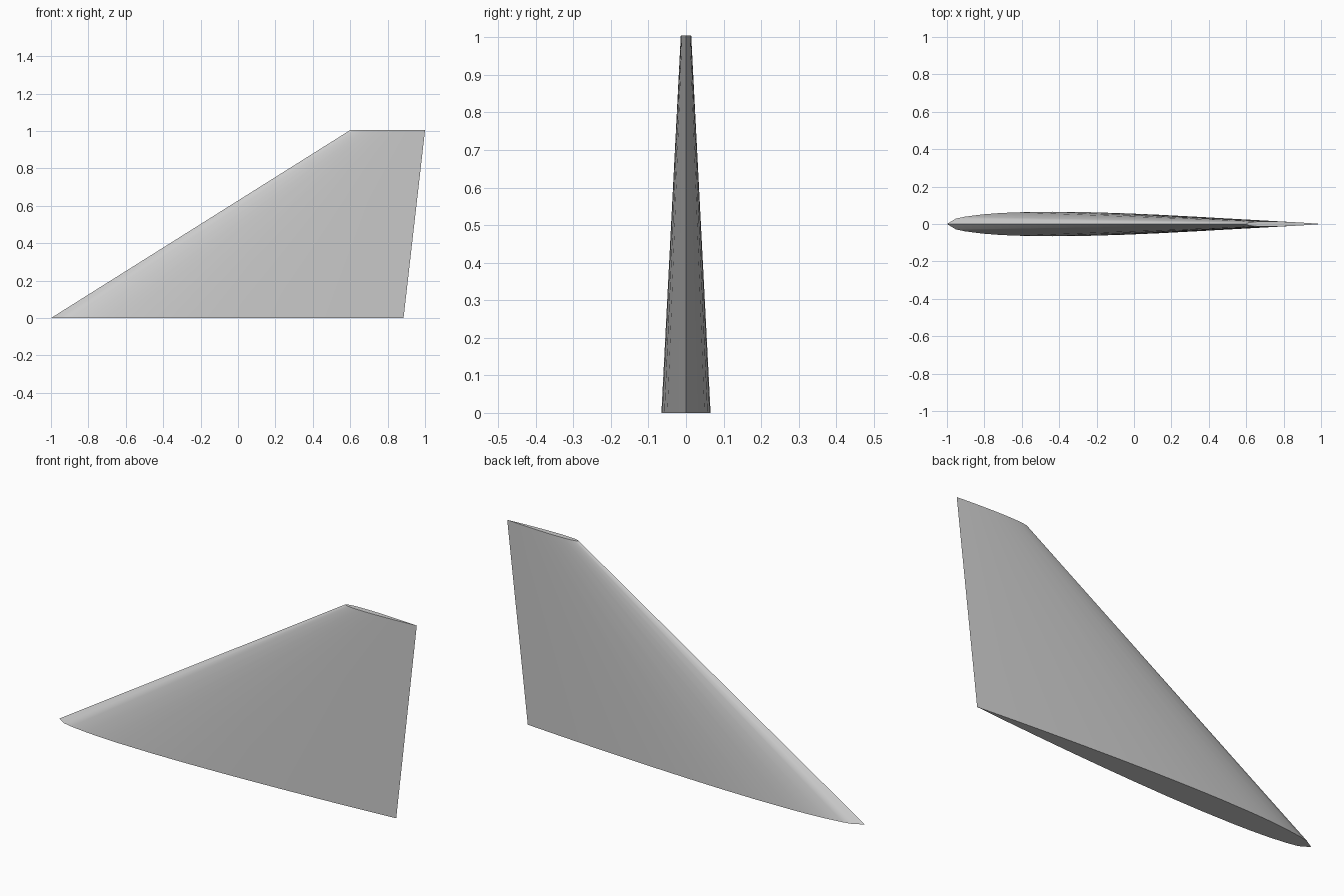
import bpy
import bmesh
import math

cube = bpy.data.objects.get("Cube")
if cube:
    bpy.data.objects.remove(cube)

mat = bpy.data.materials.new("light_grey")
mat.use_nodes = True
grey = (0.6, 0.6, 0.6, 1)
mat.diffuse_color = grey
mat.node_tree.nodes["Principled BSDF"].inputs["Base Color"].default_value = grey

THICKNESS = 0.0695
STATIONS = [0, 0.025, 0.05, 0.1, 0.15, 0.2, 0.3, 0.4, 0.5, 0.6, 0.7, 0.8, 0.9, 1]


def half_thickness(t):
    """Symmetric aerofoil with a closed trailing edge."""
    if t in (0, 1):
        return 0
    return 5 * THICKNESS * (0.2969 * math.sqrt(t) - 0.126 * t - 0.3516 * t**2
                            + 0.2843 * t**3 - 0.1036 * t**4)


def section(bm, lead, trail, z):
    """Closed loop of vertices: front side out, back side home."""
    chord = trail - lead
    outline = [(t, -1) for t in STATIONS] + [(t, 1) for t in STATIONS[-2:0:-1]]
    return [bm.verts.new((lead + t * chord, side * half_thickness(t) * chord, z))
            for t, side in outline]


# Swept, tapered fin lofted from root to tip
bm = bmesh.new()
root = section(bm, -1, 0.885, 0)
tip = section(bm, 0.6, 1, 1.005)
n = len(root)
for i in range(n):
    j = (i + 1) % n
    bm.faces.new((root[i], root[j], tip[j], tip[i]))
bm.faces.new(root[::-1])
bm.faces.new(tip)
bmesh.ops.recalc_face_normals(bm, faces=bm.faces[:])

mesh = bpy.data.meshes.new("tail_fin")
bm.to_mesh(mesh)
bm.free()
mesh.materials.append(mat)
fin = bpy.data.objects.new("tail_fin", mesh)
bpy.context.collection.objects.link(fin)

# Smooth sides with crisp caps and edges
bpy.ops.object.select_all(action="DESELECT")
fin.select_set(True)
bpy.context.view_layer.objects.active = fin
bpy.ops.object.shade_smooth_by_angle(angle=math.radians(30))
